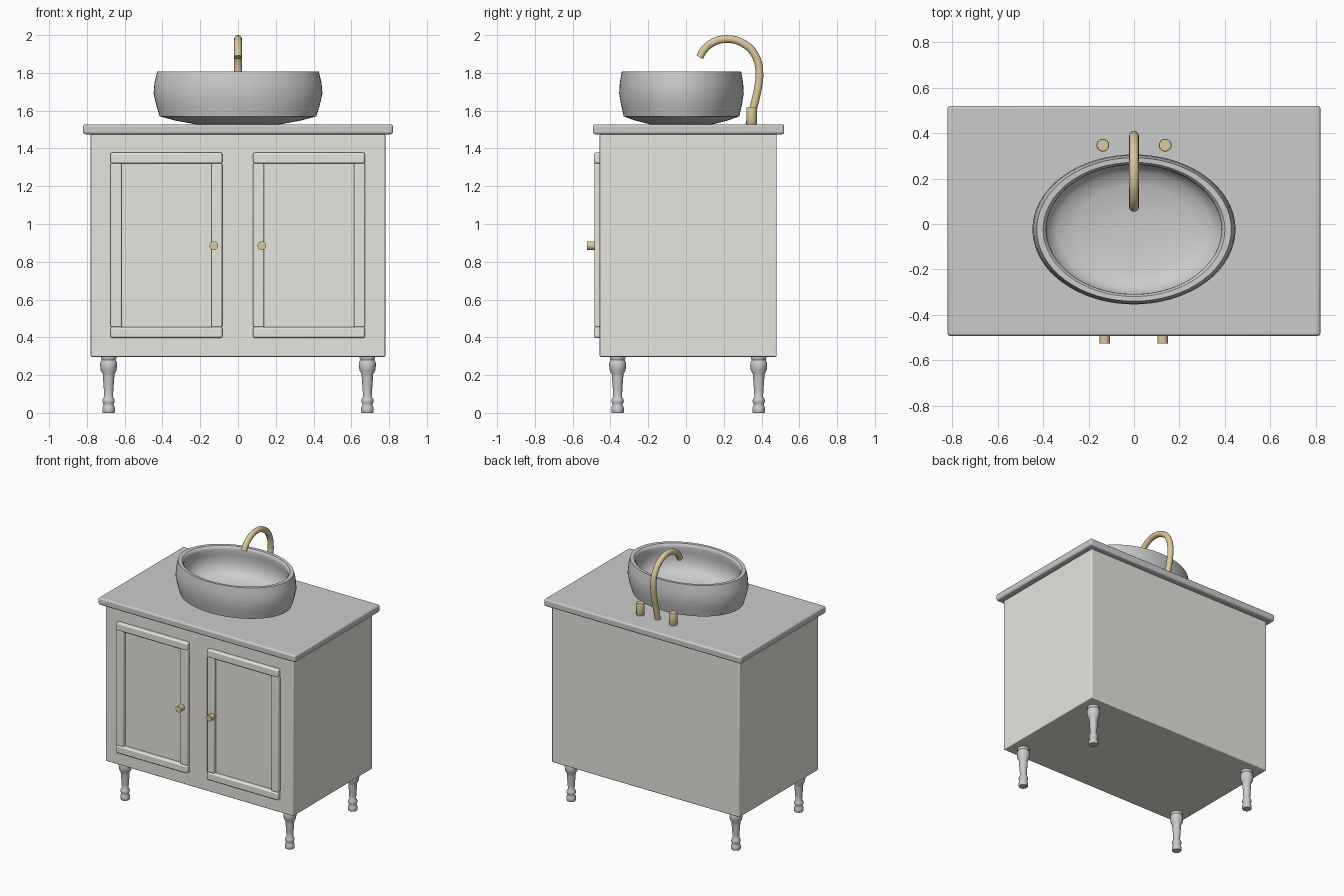
import bpy, math
from mathutils import Vector

if "Cube" in bpy.data.objects:
    bpy.data.objects.remove(bpy.data.objects["Cube"])


def material(name, rgb):
    m = bpy.data.materials.new(name)
    m.diffuse_color = (*rgb, 1)
    m.use_nodes = True
    m.node_tree.nodes["Principled BSDF"].inputs["Base Color"].default_value = m.diffuse_color
    return m


PAINT = material("warm_paint", (0.80, 0.78, 0.73))
STONE = material("pale_stone", (0.82, 0.81, 0.79))
BASIN = material("grey_ceramic", (0.55, 0.55, 0.55))
BRASS = material("brass", (0.72, 0.58, 0.32))


def smooth(ob, angle=35):
    bpy.ops.object.select_all(action='DESELECT')
    ob.select_set(True)
    bpy.context.view_layer.objects.active = ob
    bpy.ops.object.shade_smooth_by_angle(angle=math.radians(angle))


def box(name, lo, hi, mat, bevel=0.006):
    lo, hi = Vector(lo), Vector(hi)
    bpy.ops.mesh.primitive_cube_add(size=1, location=(lo + hi) / 2)
    ob = bpy.context.object
    ob.name = name
    ob.scale = hi - lo
    bpy.ops.object.transform_apply(location=False, rotation=False, scale=True)
    ob.data.materials.append(mat)
    b = ob.modifiers.new("soft_edges", 'BEVEL')
    b.width, b.segments = bevel, 3
    smooth(ob)
    return ob


def lathe(name, profile, loc, mat, sides=32, scale=(1, 1), rot=(0, 0, 0), angle=35):
    """Revolve (radius, height) points about z and cap both ends."""
    n = len(profile)
    verts = [(r * scale[0] * math.cos(2 * math.pi * s / sides),
              r * scale[1] * math.sin(2 * math.pi * s / sides), z)
             for s in range(sides) for r, z in profile]
    faces = []
    for s in range(sides):
        t = (s + 1) % sides
        faces += [(s * n + i, t * n + i, t * n + i + 1, s * n + i + 1) for i in range(n - 1)]
    faces.append([s * n for s in reversed(range(sides))])
    faces.append([s * n + n - 1 for s in range(sides)])
    me = bpy.data.meshes.new(name)
    me.from_pydata(verts, [], faces)
    ob = bpy.data.objects.new(name, me)
    bpy.context.collection.objects.link(ob)
    ob.location, ob.rotation_euler = loc, rot
    me.materials.append(mat)
    smooth(ob, angle)
    return ob


# Cabinet and countertop
box("cabinet_body", (-0.78, -0.457, 0.297), (0.78, 0.48, 1.475), PAINT)
box("countertop", (-0.82, -0.493, 1.475), (0.82, 0.52, 1.528), STONE, 0.012)

# Door frames (rails run full width, stiles fit between) and knobs
Z0, Z1, W = 0.397, 1.378, 0.058
for side, x0, x1, knob_x in (("left", -0.675, -0.083, -0.129), ("right", 0.08, 0.672, 0.126)):
    for part, za, zb in (("bottom", Z0, Z0 + W), ("top", Z1 - W, Z1)):
        box(f"{side}_door_{part}_rail", (x0, -0.488, za), (x1, -0.45, zb), PAINT, 0.01)
    for part, xa in (("outer", x0), ("inner", x1 - W)):
        box(f"{side}_door_{part}_stile", (xa, -0.484, Z0 + W), (xa + W, -0.45, Z1 - W), PAINT, 0.006)
    lathe(f"{side}_knob", [(0.014, 0), (0.014, 0.03), (0.023, 0.034), (0.023, 0.075)],
          (knob_x, -0.45, 0.885), BRASS, 24, rot=(math.pi / 2, 0, 0))

# Turned legs
LEG = [(0.030, 0), (0.033, 0.006), (0.033, 0.028), (0.026, 0.04), (0.027, 0.048),
       (0.033, 0.06), (0.031, 0.073), (0.023, 0.085), (0.025, 0.12), (0.030, 0.19),
       (0.031, 0.205), (0.042, 0.225), (0.045, 0.25), (0.044, 0.268), (0.037, 0.28),
       (0.041, 0.29), (0.041, 0.30)]
for xn, x in (("left", -0.685), ("right", 0.685)):
    for yn, y in (("front", -0.362), ("back", 0.385)):
        lathe(f"{yn}_{xn}_leg", LEG, (x, y, 0), STONE, 24, angle=50)

# Oval vessel basin: outside up over the rim and down inside
BOWL = [(0.22, 1.527), (0.33, 1.547), (0.415, 1.57), (0.433, 1.63), (0.447, 1.69),
        (0.442, 1.75), (0.428, 1.807), (0.40, 1.806), (0.388, 1.795), (0.385, 1.78),
        (0.394, 1.74), (0.396, 1.69), (0.38, 1.64), (0.34, 1.605), (0.26, 1.582), (0.10, 1.572)]
lathe("basin", BOWL, (0, -0.024, 0), BASIN, 64, scale=(1, 0.738), angle=40)

# Tap handles
for name, x in (("left", -0.137), ("right", 0.137)):
    lathe(f"{name}_tap_handle", [(0.025, 1.525), (0.028, 1.53), (0.028, 1.614), (0.026, 1.618)],
          (x, 0.347, 0), BRASS, 24)

# Swan neck spout
PATH = [(0.335, 1.525), (0.358, 1.62), (0.381, 1.72), (0.388, 1.81), (0.365, 1.895),
        (0.305, 1.955), (0.215, 1.979), (0.135, 1.957), (0.092, 1.918), (0.072, 1.883)]
cu = bpy.data.curves.new("spout", 'CURVE')
cu.dimensions = '3D'
cu.bevel_depth, cu.bevel_resolution, cu.resolution_u = 0.021, 5, 6
cu.use_fill_caps = True
sp = cu.splines.new('BEZIER')
sp.bezier_points.add(len(PATH) - 1)
for p, (y, z) in zip(sp.bezier_points, PATH):
    p.co = (0, y, z)
    p.handle_left_type = p.handle_right_type = 'AUTO'
spout = bpy.data.objects.new("spout", cu)
bpy.context.collection.objects.link(spout)
cu.materials.append(BRASS)
